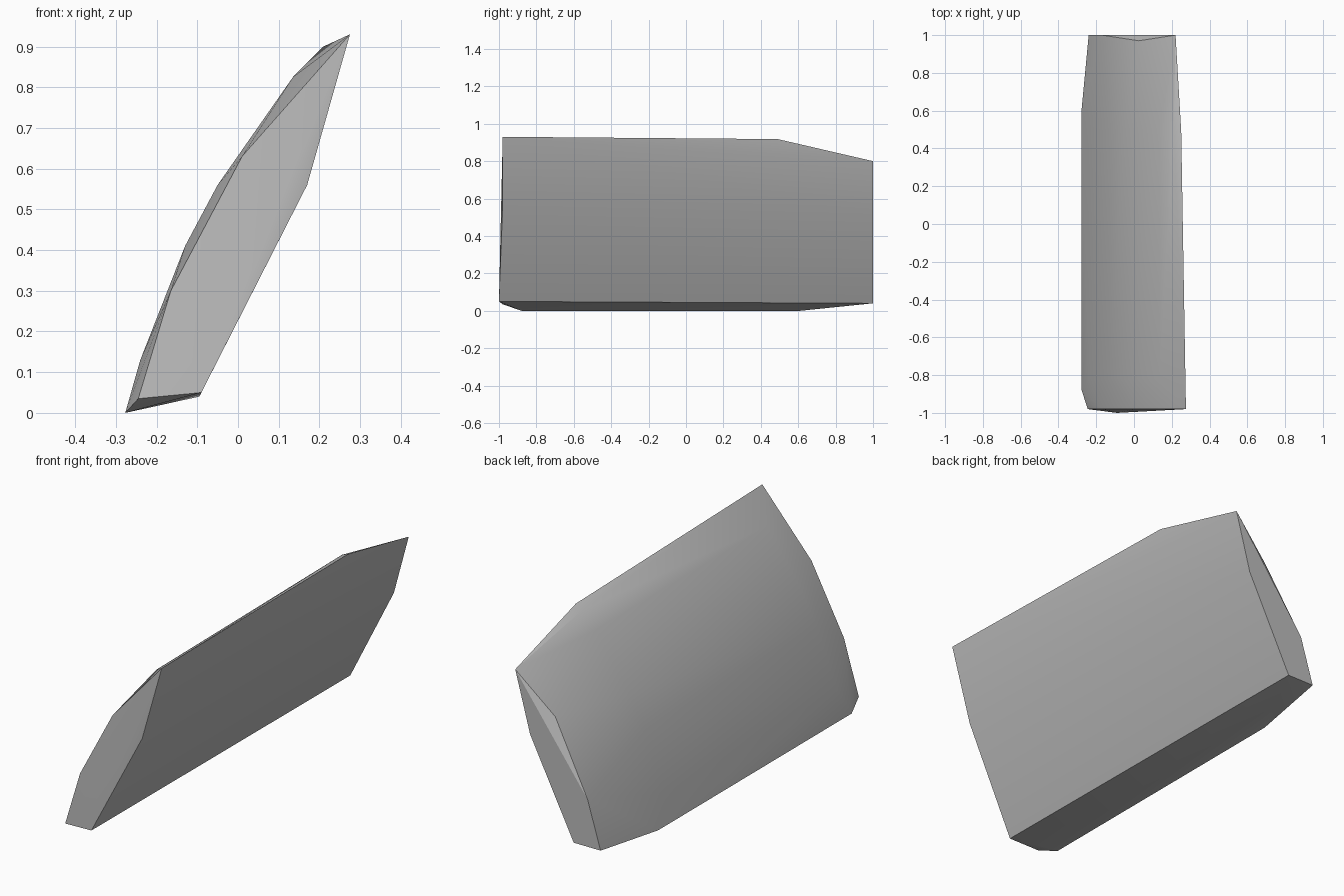
import bpy
import bmesh
import math

# Remove the default cube only
cube = bpy.data.objects.get("Cube")
if cube:
    bpy.data.objects.remove(cube, do_unlink=True)

# Single stone colour
stone = bpy.data.materials.new("stone_grey")
stone.use_nodes = True
colour = (0.5, 0.5, 0.5, 1.0)
stone.diffuse_color = colour
stone.node_tree.nodes["Principled BSDF"].inputs["Base Color"].default_value = colour


def section(points, y):
    """Place an (x, z) profile at depth y."""
    return [(x, y, z) for x, z in points]


# End profiles: leaning slab cross-sections
front = section([(-0.245, 0.035), (-0.165, 0.30), (0.01, 0.63),
                 (0.275, 0.93), (0.17, 0.56)], -0.98)
front_foot = [(-0.09, -1.0, 0.05)]
back = section([(-0.24, 0.04), (-0.17, 0.27), (0.22, 0.80),
                (0.14, 0.505), (-0.095, 0.04)], 1.0)
back_notch = [(0.025, 0.97, 0.61)]

# Bulging outer side between the ends, with the rounded upper rim
bulge = [(-0.24, 0.13), (-0.13, 0.41), (-0.05, 0.56), (0.135, 0.825)]
middle = section(bulge, -0.82) + section(bulge, 0.5)
base = section([(-0.277, 0.0)], -0.88) + section([(-0.277, 0.0)], 0.61)
rim = [(0.21, 0.5, 0.90), (0.25, 0.49, 0.918)]

# Skin all sections as one faceted block
bm = bmesh.new()
for co in front + front_foot + back + back_notch + middle + base + rim:
    bm.verts.new(co)
hull = bmesh.ops.convex_hull(bm, input=bm.verts[:])
loose = {v for v in hull["geom_interior"] + hull["geom_unused"]
         if isinstance(v, bmesh.types.BMVert)}
bmesh.ops.delete(bm, geom=list(loose), context="VERTS")
bmesh.ops.dissolve_limit(bm, angle_limit=math.radians(1),
                         verts=bm.verts[:], edges=bm.edges[:])
bmesh.ops.recalc_face_normals(bm, faces=bm.faces[:])

mesh = bpy.data.meshes.new("leaning_stone_slab")
bm.to_mesh(mesh)
bm.free()
mesh.materials.append(stone)
slab = bpy.data.objects.new("leaning_stone_slab", mesh)
bpy.context.collection.objects.link(slab)

# Smooth the gentle bends, keep the end edges crisp
bpy.ops.object.select_all(action="DESELECT")
slab.select_set(True)
bpy.context.view_layer.objects.active = slab
bpy.ops.object.shade_smooth_by_angle(angle=math.radians(22))
